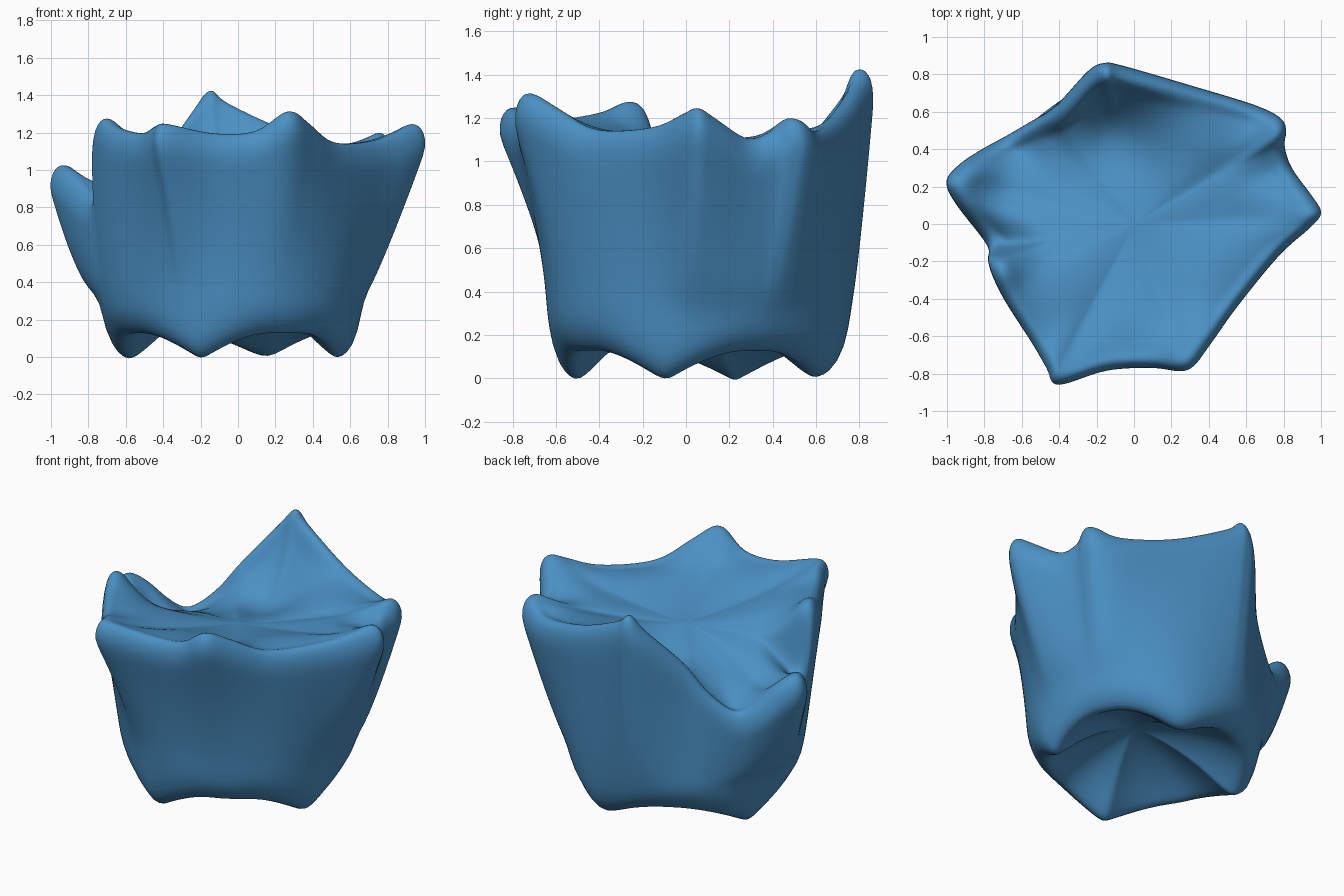
import bpy, bmesh, math
from mathutils import Vector

if "Cube" in bpy.data.objects:
    bpy.data.objects.remove(bpy.data.objects["Cube"])

# Crest of the jagged rim: x, y, z going counter-clockwise from the front left corner
RIM = [(-.41,-.87,1.25), (-.15,-.79,1.20), (.10,-.775,1.21), (.29,-.79,1.32),
       (.41,-.65,1.25), (.55,-.45,1.15), (.78,-.17,1.16), (.95,-.02,1.22),
       (1.01,.06,1.25), (.96,.15,1.20), (.85,.30,1.11), (.81,.42,1.14),
       (.82,.50,1.20), (.79,.57,1.19), (.65,.64,1.14), (.30,.745,1.21),
       (-.06,.85,1.36), (-.16,.865,1.43), (-.25,.82,1.33), (-.42,.63,1.10),
       (-.55,.55,.92), (-.70,.465,.80), (-.82,.40,.85), (-.94,.32,.97),
       (-1.01,.23,1.03), (-.96,.11,.99), (-.79,-.11,.86), (-.785,-.19,1.20),
       (-.76,-.28,1.28), (-.69,-.42,1.23), (-.55,-.64,1.20), (-.47,-.78,1.24)]
FEET = [math.atan2(y, x) for x, y in ((-.2,-.52), (.56,-.1), (.15,.63), (-.57,.22))]
STEPS = 4
CENTRE = 1.04


def catmull(a, b, c, d, t):
    return .5 * (2*b + (c-a)*t + (2*a-5*b+4*c-d)*t*t + (3*b-a-3*c+d)*t**3)


def bump(x, y, cx, cy, w):
    return math.exp(-((x-cx)**2 + (y-cy)**2) / (2*w*w))


def profile(p, zs):
    """Section from the underside centre, round the wall, to the floor centre."""
    R, zr = math.hypot(p.x, p.y), p.z
    c, s = p.x / R, p.y / R
    ang = math.atan2(s, c)
    base = .70 + .06*s - .035*c                        # rounded lower body
    d = min(abs((ang-f+math.pi) % math.tau - math.pi) for f in FEET)
    zf = .14 * math.sin(min(d/.7, 1) * math.pi/2) - .02   # scalloped lower edge
    out = []
    # hollow underside with ridges running in from the feet
    for k, z in ((.12,.31), (.35,.24+zf*.3), (.55,.15+zf*.6), (.68,.07+zf*.9),
                 (.77,zf+.02), (.83,zf), (.90,zf+.03), (.97,zf+.10)):
        out.append((base*k, z))
    # flaring wall
    power = .78 + .37*s*s - .35*s + .12*c
    z0, z1 = .30, zr - .12
    for i in range(9):
        t = i / 8
        out.append((base + (R-base)*t**power, z0 + (z1-z0)*t))
    # rounded crest
    out += [(R*.985, zr-.045), (R*.955, zr-.008), (R*.92, zr), (R*.88, zr-.015)]
    # shallow floor: steep under the back peak, draining to the low left side
    steep = 1.6 + 1.2*max(0, s)**6
    for k in (.84, .79, .73, .65, .56, .45, .32, .20, .09):
        x, y = R*k*c, R*k*s
        w = min(1, max(0, (k-.62)/.26))
        edge = zr*w + zs*(1-w) - .015
        z = CENTRE + (edge-CENTRE) * (k/.88)**steep
        z -= .15*bump(x, y, -.12, .46, .19) + .12*(1-w*w)*bump(x, y, -.72, .2, .22)
        out.append((R*k, z))
    return [(r*c, r*s, z) for r, z in out]


pts = [Vector(p) for p in RIM]
n = len(pts)
ring = [catmull(pts[i-1], pts[i], pts[(i+1) % n], pts[(i+2) % n], j/STEPS)
        for i in range(n) for j in range(STEPS)]
m = len(ring)
smooth = [sum(ring[(i+j) % m].z for j in range(-10, 11))/21 for i in range(m)]

# Loft the sections into one closed body
bm = bmesh.new()
cols = [[bm.verts.new(v) for v in profile(p, zs)] for p, zs in zip(ring, smooth)]
low, high = bm.verts.new((0, 0, .32)), bm.verts.new((0, 0, CENTRE))
for i, a in enumerate(cols):
    b = cols[(i+1) % m]
    for j in range(len(a)-1):
        bm.faces.new((a[j], b[j], b[j+1], a[j+1]))
    bm.faces.new((low, b[0], a[0]))
    bm.faces.new((a[-1], b[-1], high))
bmesh.ops.recalc_face_normals(bm, faces=bm.faces)
mesh = bpy.data.meshes.new("jagged_stump")
bm.to_mesh(mesh)
bm.free()
mesh.shade_smooth()
body = bpy.data.objects.new("jagged_stump", mesh)
bpy.context.collection.objects.link(body)

# Soften the surface
sub = body.modifiers.new("soften", 'SUBSURF')
sub.levels = sub.render_levels = 1

mat = bpy.data.materials.new("blue")
mat.diffuse_color = (.07, .28, .55, 1)
mat.use_nodes = True
mat.node_tree.nodes["Principled BSDF"].inputs["Base Color"].default_value = mat.diffuse_color
mesh.materials.append(mat)
